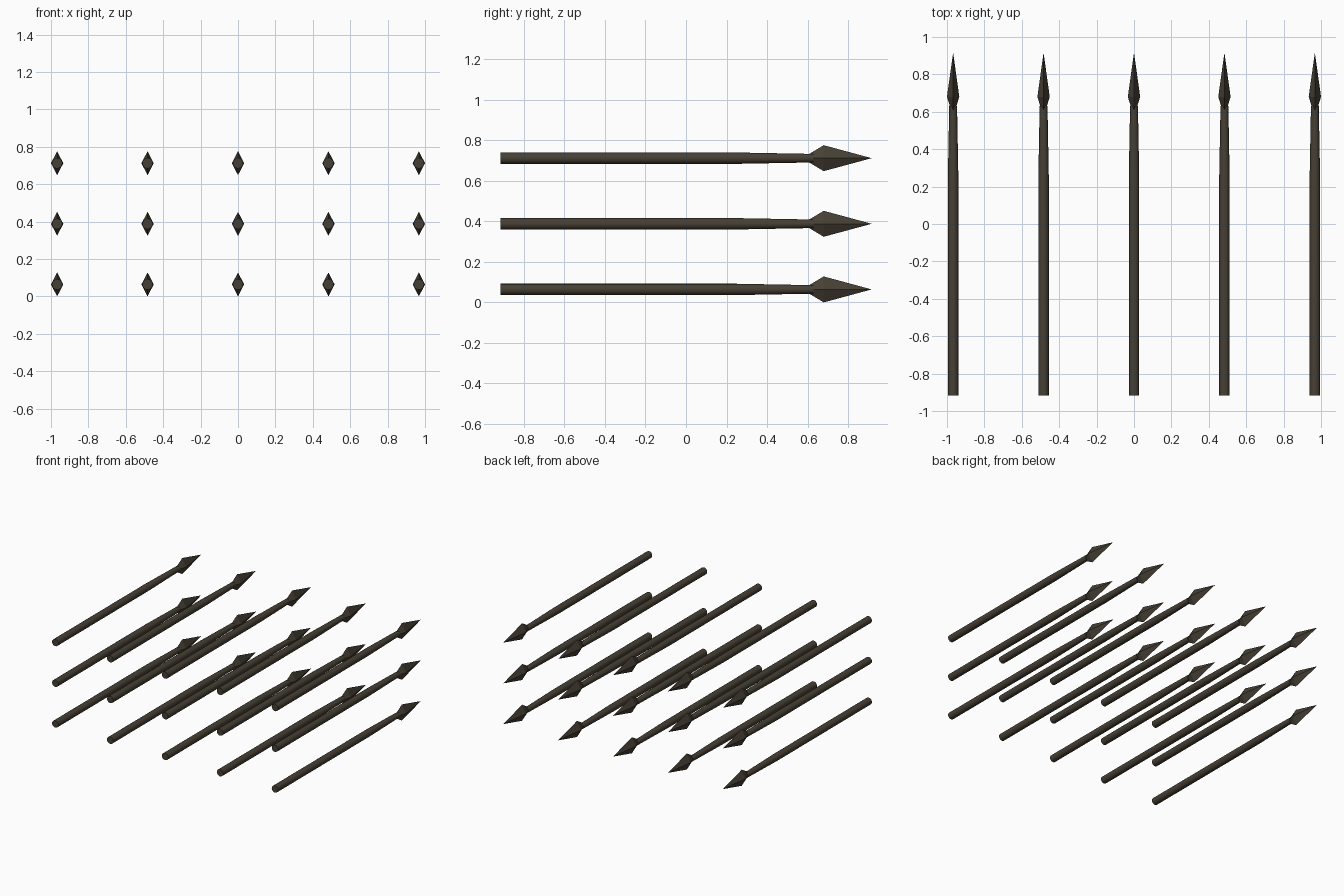
import bpy, bmesh, math

if "Cube" in bpy.data.objects:
    bpy.data.objects.remove(bpy.data.objects["Cube"])

metal = bpy.data.materials.new("dark olive brown")
metal.diffuse_color = (0.062, 0.051, 0.035, 1)
metal.use_nodes = True
metal.node_tree.nodes["Principled BSDF"].inputs["Base Color"].default_value = metal.diffuse_color


def ring(bm, y, rx, rz, sides):
    return [bm.verts.new((rx * math.cos(2 * math.pi * i / sides), y,
                          rz * math.sin(2 * math.pi * i / sides))) for i in range(sides)]


def bridge(bm, a, b):
    n = len(a)
    for i in range(n):
        j = (i + 1) % n
        bm.faces.new((a[i], a[j], b[j], b[i]))


def finish(bm, name):
    bmesh.ops.recalc_face_normals(bm, faces=bm.faces)
    me = bpy.data.meshes.new(name)
    bm.to_mesh(me)
    bm.free()
    me.materials.append(metal)
    return me


# Round shaft, tapering towards the head
bm = bmesh.new()
rings = [ring(bm, y, r, r, 16) for y, r in ((-0.917, 0.028), (0.25, 0.028), (0.63, 0.021))]
bridge(bm, rings[0], rings[1])
bridge(bm, rings[1], rings[2])
bm.faces.new(rings[0])
bm.faces.new(rings[2])
for f in bm.faces:
    f.smooth = len(f.verts) == 4
for e in bm.edges:
    e.smooth = all(len(f.verts) == 4 for f in e.link_faces)
shaft_mesh = finish(bm, "shaft")

# Faceted head: a rhombic double pyramid
bm = bmesh.new()
waist = ring(bm, 0.68, 0.033, 0.064, 4)
for y in (0.573, 0.917):
    tip = bm.verts.new((0, y, 0))
    for i in range(4):
        bm.faces.new((waist[i], waist[(i + 1) % 4], tip))
head_mesh = finish(bm, "spear_head")

# Grid of spears: five across, three high
for row in range(3):
    for col in range(5):
        for name, me in (("shaft", shaft_mesh), ("spear_head", head_mesh)):
            ob = bpy.data.objects.new(f"{name}_{row}_{col}", me)
            ob.location = ((col - 2) * 0.4835, 0, 0.064 + row * 0.324)
            bpy.context.collection.objects.link(ob)
